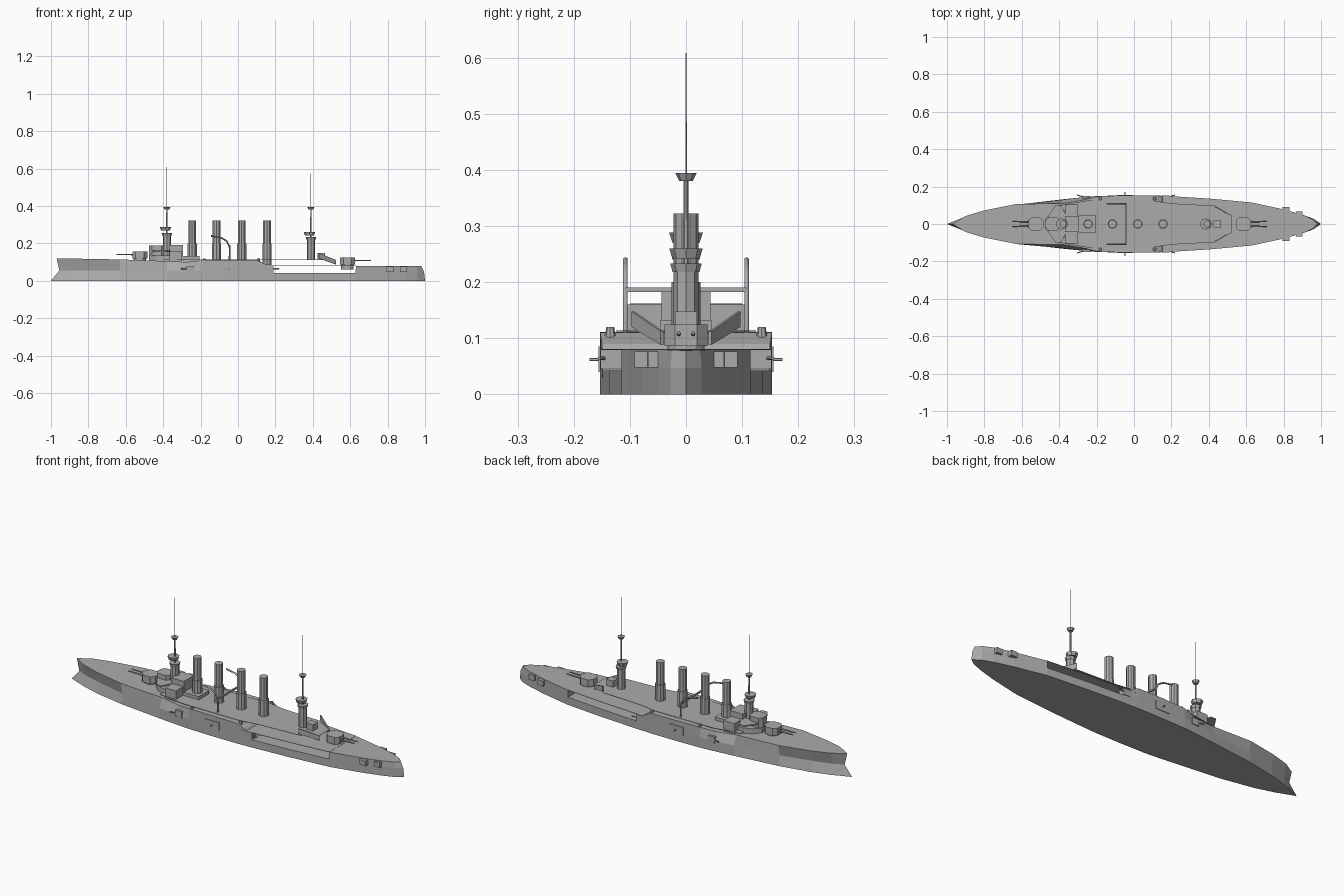
import bpy, bmesh, math
from mathutils import Vector

cube = bpy.data.objects.get("Cube")
if cube:
    bpy.data.objects.remove(cube)

grey = bpy.data.materials.new("warship grey")
grey.use_nodes = True
grey.diffuse_color = (0.41, 0.41, 0.41, 1)
grey.node_tree.nodes["Principled BSDF"].inputs["Base Color"].default_value = (0.41, 0.41, 0.41, 1)


def finish(name, bm):
    bmesh.ops.remove_doubles(bm, verts=bm.verts, dist=0.00001)
    bmesh.ops.recalc_face_normals(bm, faces=bm.faces)
    mesh = bpy.data.meshes.new(name)
    bm.to_mesh(mesh)
    bm.free()
    mesh.materials.append(grey)
    obj = bpy.data.objects.new(name, mesh)
    bpy.context.collection.objects.link(obj)
    return obj


def box(name, x, y, z):
    """Box from (low, high) ranges."""
    bm = bmesh.new()
    for v in bmesh.ops.create_cube(bm, size=1)["verts"]:
        v.co = [r[0] + (c + 0.5) * (r[1] - r[0]) for r, c in zip((x, y, z), v.co)]
    return finish(name, bm)


def pair(name, x, y, z):
    box("left_" + name, x, y, z)
    box("right_" + name, x, (-y[1], -y[0]), z)


def rod(name, a, b, r1, r2=None, sides=8):
    """Tapered cylinder between two points."""
    a, b = Vector(a), Vector(b)
    bm = bmesh.new()
    bmesh.ops.create_cone(bm, cap_ends=True, segments=sides, radius1=r1,
                          radius2=r1 if r2 is None else r2, depth=(b - a).length)
    turn = Vector((0, 0, 1)).rotation_difference(b - a)
    for v in bm.verts:
        v.co = turn @ v.co + (a + b) / 2
    return finish(name, bm)


def slab(name, outline, z0, z1):
    """Prism from half an outline, mirrored across the centreline."""
    ring = outline + [(x, -y) for x, y in reversed(outline) if y > 0]
    bm = bmesh.new()
    face = bm.faces.new([bm.verts.new((x, y, z0)) for x, y in ring])
    top = bmesh.ops.extrude_face_region(bm, geom=[face])["geom"]
    bmesh.ops.translate(bm, vec=(0, 0, z1 - z0),
                        verts=[v for v in top if isinstance(v, bmesh.types.BMVert)])
    return finish(name, bm)


# Hull stations: keel x, waist x, deck x, keel / waist / deck half widths, deck height
stations = [
    (-1.0, -.955, -.97, 0, 0, 0, .12),
    (-.9, -.9, -.9, .04, .025, .043, .119),
    (-.8, -.8, -.8, .07, .055, .073, .117),
    (-.63, -.63, -.63, .103, .095, .107, .114),
    (-.38, -.38, -.38, .132, .13, .11, .105),
    (-.27, -.27, -.27, .143, .143, .128, .1),
    (-.19, -.19, -.19, .15, .15, .148, .11),
    (-.05, -.05, -.05, .153, .153, .153, .111),
    (.1, .1, .1, .153, .153, .153, .11),
    (.145, .145, .145, .151, .151, .15, .09),
    (.19, .19, .19, .149, .149, .149, .042),
    (.4, .4, .4, .136, .136, .136, .042),
    (.629, .629, .629, .115, .115, .115, .042),
    (.63, .63, .63, .115, .115, .115, .08),
    (.8, .8, .8, .078, .078, .078, .08),
    (.9, .9, .9, .05, .05, .05, .08),
    (.96, .96, .955, .028, .028, .025, .079),
    (1.0, .995, .98, 0, 0, 0, .078),
]
bm = bmesh.new()
rows = []
for kx, wx, dx, kw, ww, dw, top in stations:
    half = [(kx, kw, 0), (wx, ww, min(.055, top * .6)), (dx, dw, top)]
    rows.append([bm.verts.new(p) for p in half]
                + [bm.verts.new((x, -y, z)) for x, y, z in reversed(half)])
for a, b in zip(rows, rows[1:]):
    for i in range(6):
        j = (i + 1) % 6
        bm.faces.new((a[i], b[i], b[j], a[j]))
bmesh.ops.dissolve_degenerate(bm, dist=0.00001, edges=bm.edges)
finish("hull", bm)

# Open-sided decks
slab("main_deck", [(.1, .153), (.19, .149), (.4, .136), (.63, .115)], .079, .081)
slab("upper_deck", [(-.4, .1), (-.25, .125), (.1, .125), (.2, .11), (.43, .098), (.52, .045)], .112, .114)

# Angled screens at the aft end of the upper deck
for side, label in ((1, "left"), (-1, "right")):
    bm = bmesh.new()
    pts = [(.43, .092, .12), (.43, .092, .148), (.52, .04, .112), (.52, .04, .088)]
    bm.faces.new([bm.verts.new((x, y * side, z)) for x, y, z in pts])
    screen = finish(label + "_aft_screen", bm)
    mod = screen.modifiers.new("thickness", "SOLIDIFY")
    mod.thickness = .006
box("aft_deckhouse", (.425, .465), (-.02, .02), (.113, .148))


# Main gun turrets
def turret(name, x, z, way):
    slab(name + "_house", [(x - .04 * way, .018), (x - .022 * way, .038),
                           (x + .022 * way, .038), (x + .04 * way, .02)], z, z + .038)
    rod(name + "_barbette", (x, 0, z - .025), (x, 0, z), .033, sides=12)
    for y in (-.013, .013):
        rod(name + "_gun", (x + .035 * way, y, z + .022), (x + .125 * way, y, z + .023), .0045, .003, 6)


turret("fore_turret", -.525, .118, -1)
turret("aft_turret", .585, .086, 1)

# Funnels
for i, x in enumerate((-.245, -.115, .02, .155)):
    rod(f"funnel_casing_{i + 1}", (x, 0, .085), (x, 0, .2), .026, sides=10)
    rod(f"funnel_{i + 1}", (x, 0, .2), (x, 0, .322), .022, sides=10)


# Masts with fighting tops
def mast(name, x, base, lower, upper):
    rod(name + "_trunk", (x, 0, base), (x, 0, lower), .022, sides=8)
    rod(name + "_pole", (x, 0, lower), (x, 0, .39), .005, .004, 6)
    rod(name + "_topmast", (x, 0, .39), (x, 0, .608), .0016, .001, 5)
    rod(name + "_lower_top", (x, 0, lower), (x, 0, lower + .015), .024, .028, 8)
    rod(name + "_middle_top", (x - .008, 0, upper), (x - .008, 0, upper + .018), .024, .03, 8)
    rod(name + "_lookout", (x, 0, .38), (x, 0, .394), .012, .019, 8)


mast("foremast", -.38, .105, .24, .27)
mast("mainmast", .39, .113, .218, .242)

# Bridge and forward deckhouses
slab("bridge_base", [(-.475, .025), (-.44, .06), (-.4, .075), (-.3, .075)], .1, .135)
slab("conning_tower", [(-.475, .015), (-.46, .035), (-.41, .035), (-.395, .02)], .135, .188)
slab("bridge_platform", [(-.46, .04), (-.42, .1), (-.39, .1), (-.36, .04)], .155, .162)
box("chart_house", (-.37, -.295), (-.044, .044), (.105, .19))
pair("bridge_wing_house", (-.365, -.3), (.044, .104), (.1, .16))
box("fore_funnel_house", (-.295, -.205), (-.045, .045), (.1, .132))

# Boat cranes with curved jibs
for side, label in ((1, "left"), (-1, "right")):
    y = .108 * side
    path = [(-.045, y, .1), (-.045, y, .18), (-.06, y, .212), (-.09, y, .23), (-.145, y, .24)]
    curve = bpy.data.curves.new(label + "_boat_crane", "CURVE")
    curve.dimensions = "3D"
    curve.bevel_depth = .0045
    curve.bevel_resolution = 1
    curve.use_fill_caps = True
    line = curve.splines.new("POLY")
    line.points.add(len(path) - 1)
    for point, co in zip(line.points, path):
        point.co = (*co, 1)
    curve.materials.append(grey)
    bpy.context.collection.objects.link(bpy.data.objects.new(label + "_boat_crane", curve))
box("crane_brace", (-.049, -.041), (-.108, .108), (.182, .19))

# Side gun sponsons and their barrels
pair("midship_sponson", (-.09, -.005), (.12, .156), (.04, .085))
pair("fore_casemate", (-.275, -.235), (.115, .149), (.045, .08))
pair("aft_casemate", (.15, .19), (.115, .152), (.045, .08))
pair("outer_stern_casemate", (.795, .832), (.065, .092), (.048, .076))
pair("inner_stern_casemate", (.865, .9), (.04, .068), (.048, .076))
for side in (1, -1):
    rod("midship_gun", (-.047, .15 * side, .062), (-.047, .172 * side, .062), .003, sides=6)
    for x, way in ((-.255, -1), (.17, 1)):
        rod("casemate_gun", (x, .14 * side, .064), (x + .05 * way, .155 * side, .064), .003, sides=6)
    for x in (-.18, .11):
        rod("deck_gun_mount", (x, .135 * side, .1), (x, .135 * side, .12), .01, .007, 8)
